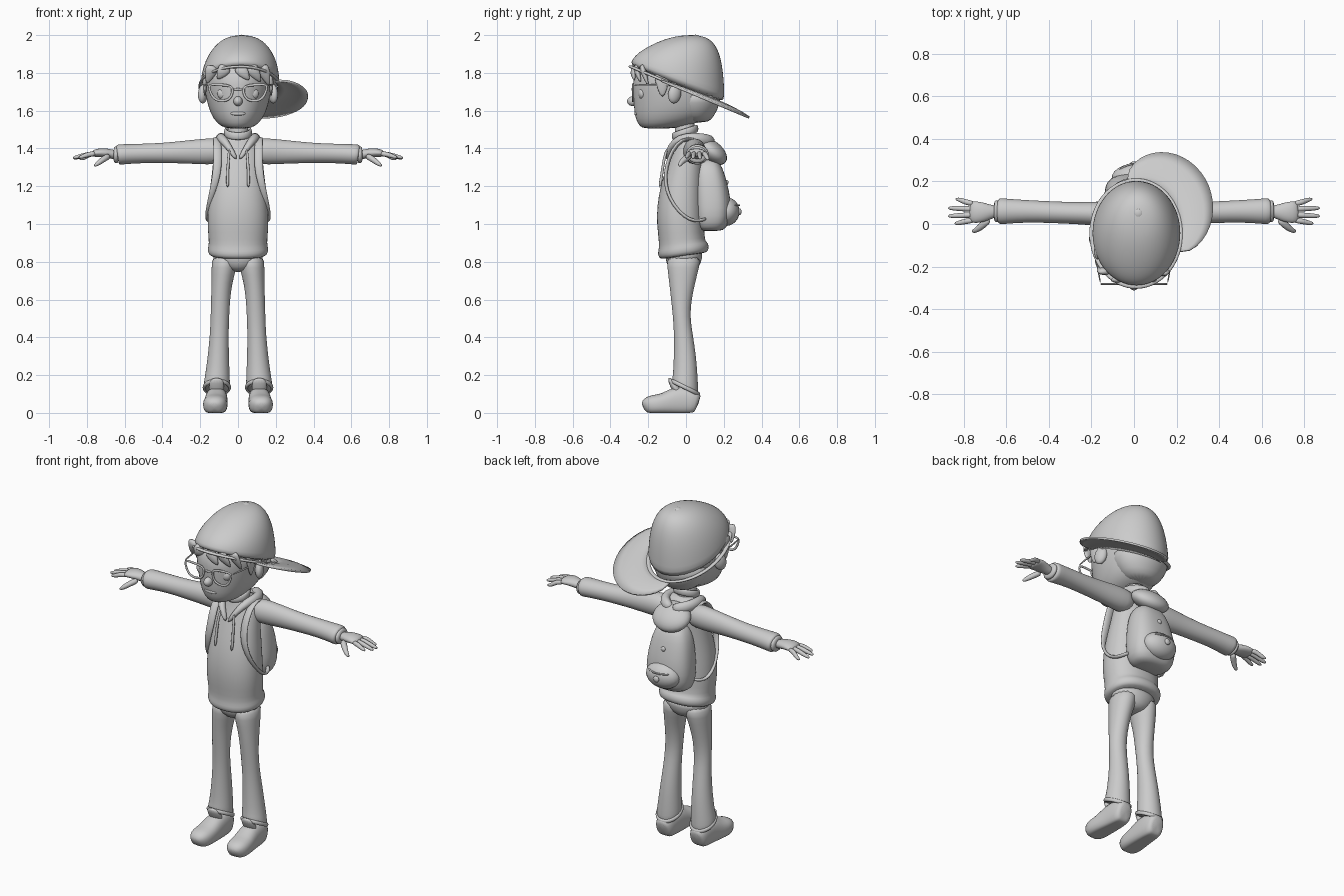
import bpy, bmesh
from math import sin, cos, pi, radians
from mathutils import Vector, Matrix, Euler


def finish(name, bm, mirror=False, sub=1):
    bmesh.ops.recalc_face_normals(bm, faces=bm.faces)
    me = bpy.data.meshes.new(name)
    bm.to_mesh(me)
    bm.free()
    for p in me.polygons:
        p.use_smooth = True
    ob = bpy.data.objects.new(name, me)
    bpy.context.collection.objects.link(ob)
    if mirror:
        ob.modifiers.new("mirror", 'MIRROR').use_mirror_merge = False
    if sub:
        ob.modifiers.new("smooth", 'SUBSURF').levels = sub
        ob.modifiers["smooth"].render_levels = sub
    return ob


def sweep(name, pts, ref=(1, 0, 0), n=16, flat=False, closed=False, mirror=False, fn=None, p=2.0, sub=1):
    """Skin elliptical sections (x, y, z, r_along_ref, r_across); flat keeps sections horizontal."""
    bm, rings, m = bmesh.new(), [], len(pts)
    P = [Vector(q[:3]) for q in pts]
    for i, q in enumerate(pts):
        a, b = (P[i - 1], P[(i + 1) % m]) if closed else (P[max(i - 1, 0)], P[min(i + 1, m - 1)])
        t = Vector((0, 0, 1)) if flat else (b - a).normalized()
        side = Vector(ref)
        side = (side - t * t.dot(side)).normalized()
        up = t.cross(side)
        ring = []
        for k in range(n):
            c, s = cos(2 * pi * k / n), sin(2 * pi * k / n)
            c = abs(c) ** (2 / p) * (1 if c > 0 else -1)
            s = abs(s) ** (2 / p) * (1 if s > 0 else -1)
            v = P[i] + side * q[3] * c + up * q[4] * s
            ring.append(bm.verts.new(fn(v) if fn else v))
        rings.append(ring)
    for i in range(m if closed else m - 1):
        A, B = rings[i], rings[(i + 1) % m]
        for k in range(n):
            bm.faces.new((A[k], A[(k + 1) % n], B[(k + 1) % n], B[k]))
    if not closed:
        bm.faces.new(rings[0])
        bm.faces.new(rings[-1])
    return finish(name, bm, mirror, sub)


def ball(name, loc, size, rot=(0, 0, 0), mirror=False):
    bm = bmesh.new()
    mat = Matrix.LocRotScale(Vector(loc), Euler([radians(a) for a in rot]), Vector(size))
    bmesh.ops.create_uvsphere(bm, u_segments=24, v_segments=14, radius=1, matrix=mat)
    return finish(name, bm, mirror, 0)


def tilt_hem(v):
    return Vector((v.x, v.y, v.z + (v.y * .15 if v.z < .9 else 0)))


def tilt_cuff(v):
    return Vector((v.x, v.y, v.z - (v.y * .45 if v.z < .18 else 0)))


def on_ground(v):
    return Vector((v.x, v.y, max(v.z, 0)))


# Head, neck and face
sweep("head", [(0, -.15, 1.505, .05, .07), (0, -.125, 1.515, .09, .12), (0, -.075, 1.555, .132, .195),
               (0, -.05, 1.62, .16, .228), (0, -.045, 1.70, .176, .238), (0, -.05, 1.78, .185, .235),
               (0, -.04, 1.85, .165, .2), (0, -.03, 1.92, .08, .1)], flat=True, n=24)
sweep("neck", [(0, 0, 1.4, .065, .06), (0, -.005, 1.48, .055, .055), (0, -.01, 1.58, .055, .055)], flat=True)
ball("nose", (0, -.28, 1.65), (.024, .032, .026))
ball("ear", (.185, -.06, 1.69), (.024, .036, .052), (-12, 0, 25), True)
ball("eye", (.08, -.232, 1.69), (.03, .02, .03), mirror=True)
ball("lower_lip", (0, -.262, 1.585), (.04, .012, .012))

# Hair
sweep("sideburn", [(.168, -.13, 1.82, .015, .05), (.178, -.125, 1.75, .014, .04), (.174, -.125, 1.67, .005, .01)],
      n=10, mirror=True)
sweep("back_hair", [(0, .06, 1.535, .07, .06), (0, .05, 1.57, .125, .1), (0, .05, 1.64, .165, .135),
                    (0, .05, 1.72, .18, .14)], flat=True, n=20)
for x0, x1, z1 in ((-.13, -.165, 1.74), (-.06, -.11, 1.765), (.0, .06, 1.76), (.06, .12, 1.75), (.12, .165, 1.73)):
    y0, y1 = -.27 + 2.6 * x0 ** 2, -.285 + 3.2 * x1 ** 2
    sweep("fringe_lock", [(x0, y0, 1.84, .04, .018), ((x0 + x1) / 2, (y0 + y1) / 2 - .01, 1.8, .034, .018),
                          (x1, y1, z1, .005, .004)], n=10)

# Cap: tilted dome, rim, sideways brim and button
def base_z(y):
    return 1.71 - .42 * y


def rim(a, out=0.0):
    x, y = .01 + (.21 + out) * cos(a), -.045 + (.25 + out) * sin(a)
    return Vector((x, y, base_z(y)))


dome = []
for i in range(11):
    a = radians(i * 8.8)
    s, c = sin(a), cos(a) ** .8
    dome.append((.01 + .01 * s, -.045 + .07 * s * s, s, .21 * c, .25 * c))
sweep("cap_dome", dome, flat=True, n=32,
      fn=lambda v: Vector((v.x, v.y, base_z(v.y) * (1 - v.z) + 2.0 * v.z)))
sweep("cap_rim", [(*rim(2 * pi * i / 36), .008, .012) for i in range(36)], ref=(0, 0, 1), n=8, closed=True)
bm, rows = bmesh.new(), []
for i in range(25):
    t = i / 24
    a = radians(-20 + 122 * t)
    ext = .19 * sin(pi * t) ** .65 if 0 < t < 1 else 0
    rows.append([bm.verts.new(rim(a, -.012 + (ext + .014) * j / 4) + Vector((0, 0, .018 * sin(pi * t) * sin(pi * j / 4))))
                 for j in range(5)])
for A, B in zip(rows, rows[1:]):
    for j in range(4):
        bm.faces.new((A[j], A[j + 1], B[j + 1], B[j]))
brim = finish("cap_brim", bm, sub=0)
brim.modifiers.new("thick", 'SOLIDIFY').thickness = .012
ball("cap_button", (.02, .05, 1.992), (.022, .022, .01))

# Glasses
lens = [(.022, 1.725), (.06, 1.735), (.11, 1.738), (.158, 1.74), (.15, 1.705), (.132, 1.665), (.1, 1.65),
        (.06, 1.653), (.035, 1.67)]
sweep("glasses_frame", [(x, -.282, z, .005, .008) for x, z in lens], ref=(0, 1, 0), n=8, closed=True, mirror=True)
sweep("glasses_bridge", [(-.025, -.282, 1.71, .005, .007), (0, -.287, 1.715, .005, .007),
                         (.025, -.282, 1.71, .005, .007)], ref=(0, 1, 0), n=8)
sweep("glasses_temple", [(.157, -.282, 1.735, .004, .006), (.172, -.2, 1.735, .004, .006),
                         (.187, -.06, 1.735, .004, .006)], n=8, mirror=True)

# Hoodie
sweep("hoodie_body", [(0, -.01, .83, .14, .115), (0, -.012, .84, .155, .13), (0, -.014, .865, .163, .138),
                      (0, -.016, .89, .157, .128), (0, -.022, .91, .155, .122), (0, -.03, 1.0, .164, .126),
                      (0, -.03, 1.1, .16, .124), (0, -.022, 1.2, .148, .114), (0, -.005, 1.3, .135, .1),
                      (0, .01, 1.38, .13, .088), (0, .02, 1.44, .115, .075), (0, .01, 1.48, .07, .065)],
      flat=True, n=24, fn=tilt_hem, p=2.2)
sweep("sleeve", [(.06, .04, 1.385, .06, .06), (.13, .045, 1.385, .062, .072), (.2, .05, 1.383, .056, .068),
                 (.3, .052, 1.38, .052, .06), (.4, .056, 1.376, .052, .054), (.5, .06, 1.374, .053, .052),
                 (.6, .06, 1.37, .06, .054), (.635, .06, 1.367, .064, .056), (.64, .06, 1.366, .05, .045)],
      ref=(0, 1, 0), mirror=True)
sweep("cuff", [(.63, .06, 1.366, .052, .045), (.65, .06, 1.366, .056, .048), (.66, .06, 1.366, .04, .035)],
      ref=(0, 1, 0), mirror=True)
sweep("shirt_collar", [(.066 * cos(a), .062 * sin(a) - .005, 1.485 + .02 * sin(a), .022, .01)
                       for a in [2 * pi * i / 24 for i in range(24)]], ref=(0, 0, 1), n=8, closed=True)
sweep("hood_edge", [(0, .14, 1.43, .035, .03), (.07, .11, 1.445, .035, .03), (.1, .04, 1.455, .03, .028),
                    (.085, -.035, 1.455, .024, .024), (.05, -.085, 1.41, .018, .02), (.006, -.105, 1.34, .01, .012)],
      ref=(0, 0, 1), n=12, mirror=True)
ball("hood_sack", (0, .135, 1.385), (.115, .095, .055), (-38, 0, 0))
sweep("drawstring", [(.045, -.1, 1.4, .008, .008), (.052, -.118, 1.34, .008, .008), (.055, -.128, 1.26, .008, .008),
                     (.055, -.14, 1.19, .01, .01)], n=8, mirror=True)

# Hands
sweep("palm", [(.63, .06, 1.365, .028, .024), (.665, .058, 1.368, .03, .025), (.7, .055, 1.377, .046, .026),
               (.745, .055, 1.378, .054, .023), (.775, .057, 1.37, .05, .017)], ref=(0, 1, 0), n=14, mirror=True)
for yb, yt, xt, zt in ((.095, .118, .84, 1.342), (.07, .075, .875, 1.347), (.043, .037, .875, 1.35),
                       (.018, .002, .845, 1.352)):
    sweep("finger", [(.75, yb, 1.373, .014, .015), (.79, yb * .7 + yt * .3, 1.37, .0135, .014),
                     (xt - .025, yt * .8 + yb * .2, zt + .005, .012, .012), (xt, yt, zt, .006, .006)],
          ref=(0, 1, 0), n=10, mirror=True)
sweep("thumb", [(.68, .025, 1.362, .02, .018), (.71, -.005, 1.345, .018, .017), (.74, -.03, 1.322, .014, .014),
                (.762, -.036, 1.306, .007, .007)], ref=(0, 1, 0), n=10, mirror=True)

# Trousers and shoes
sweep("hips", [(0, -.012, .745, .03, .05), (0, -.013, .77, .1, .085), (0, -.012, .82, .138, .1),
               (0, -.01, .87, .14, .1)], flat=True, n=20)
sweep("trouser_leg", [(.07, -.01, .84, .07, .095), (.073, -.015, .77, .068, .086), (.086, -.02, .69, .056, .07),
                      (.092, -.025, .6, .051, .055), (.096, -.024, .51, .05, .046), (.099, -.014, .42, .05, .05),
                      (.104, -.005, .3, .057, .06), (.109, -.004, .2, .066, .066), (.112, -.004, .155, .071, .07),
                      (.113, -.004, .125, .071, .07), (.113, -.004, .12, .055, .055)],
      flat=True, mirror=True, fn=tilt_cuff)
sweep("trouser_fold", [(.112 + .068 * cos(a), -.005 + .072 * sin(a), .135 - .035 * sin(a), .012, .009)
                       for a in [2 * pi * i / 20 for i in range(20)]], ref=(0, 0, 1), n=8, closed=True, mirror=True)
sweep("shoe", [(.113, .066, .05, .035, .04), (.113, .055, .055, .052, .065), (.113, 0, .065, .058, .08),
               (.114, -.06, .06, .06, .078), (.119, -.12, .045, .065, .056), (.122, -.175, .042, .066, .054),
               (.124, -.21, .036, .052, .046), (.125, -.226, .025, .025, .025)],
      n=20, mirror=True, fn=on_ground, p=2.4)
sweep("shoe_tongue", [(.113, -.03, .1, .045, .03), (.113, -.065, .14, .042, .02), (.113, -.092, .188, .034, .01)],
      n=12, mirror=True)

# Backpack
sweep("backpack", [(0, .13, .962, .08, .05), (0, .135, .975, .12, .08), (0, .14, 1.04, .142, .1),
                   (0, .138, 1.13, .138, .1), (0, .128, 1.22, .126, .09), (0, .12, 1.3, .105, .075),
                   (0, .115, 1.35, .06, .045)], flat=True, n=24, p=2.6)
ball("backpack_pocket", (0, .215, 1.065), (.105, .068, .075), (-8, 0, 0))
sweep("pocket_zip", [(x, .285 - 6 * x * x, 1.1, .005, .005) for x in (-.07, -.035, 0, .035, .07)], ref=(0, 0, 1), n=8)
ball("pocket_button", (0, .284, 1.065), (.018, .01, .018))
ball("flap_button", (0, .215, 1.22), (.014, .01, .014))
sweep("shoulder_strap", [(.1, .09, 1.4, .022, .01), (.108, .045, 1.455, .022, .01), (.112, -.02, 1.452, .022, .01),
                         (.108, -.075, 1.39, .024, .011), (.108, -.105, 1.3, .024, .011),
                         (.122, -.112, 1.22, .021, .01), (.145, -.09, 1.14, .014, .009),
                         (.162, -.04, 1.065, .012, .009), (.164, .02, 1.02, .012, .009),
                         (.15, .07, 1.015, .012, .009), (.12, .11, 1.03, .012, .009)],
      ref=(1, 0, .25), n=10, mirror=True)
